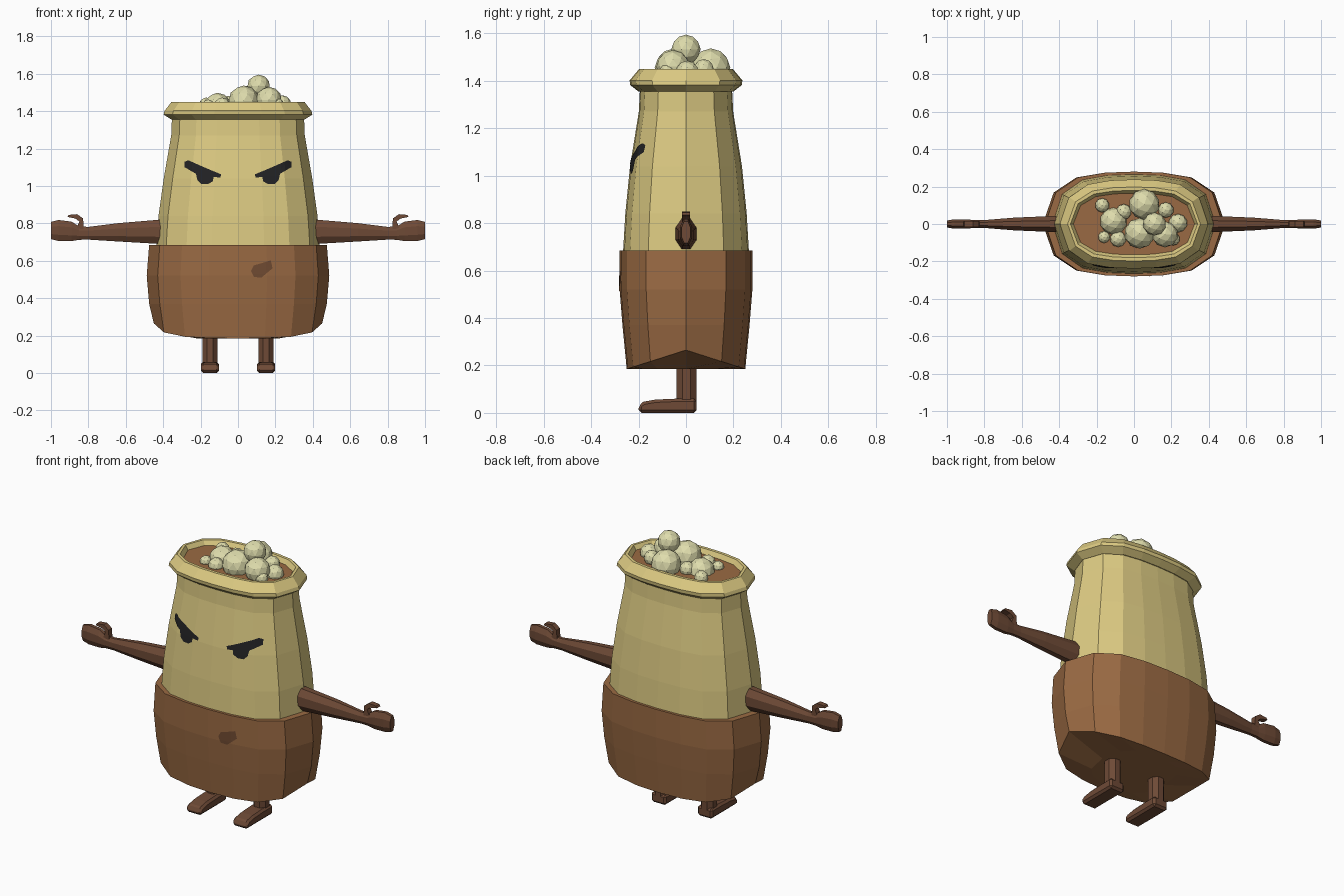
import bpy, bmesh, math
from mathutils import Vector
from mathutils.bvhtree import BVHTree

if "Cube" in bpy.data.objects:
    bpy.data.objects.remove(bpy.data.objects["Cube"])


def material(name, r, g, b):
    m = bpy.data.materials.new(name)
    lin = [((c / 255 + 0.055) / 1.055) ** 2.4 for c in (r, g, b)]
    m.diffuse_color = (*lin, 1)
    m.use_nodes = True
    m.node_tree.nodes["Principled BSDF"].inputs["Base Color"].default_value = m.diffuse_color
    return m


YELLOW = material("sack_yellow", 220, 202, 130)
BROWN = material("sack_brown", 154, 106, 67)
LIMB = material("limb_brown", 110, 74, 54)
CREAM = material("ball_cream", 222, 220, 172)
BLACK = material("face_black", 34, 34, 36)
SPOT = material("spot_brown", 112, 75, 50)


def finish(name, bm, mat, recalc=True):
    if recalc:
        bmesh.ops.recalc_face_normals(bm, faces=bm.faces)
    me = bpy.data.meshes.new(name)
    bm.to_mesh(me)
    bm.free()
    me.materials.append(mat)
    ob = bpy.data.objects.new(name, me)
    bpy.context.collection.objects.link(ob)
    return ob


def loft(name, rings, mat):
    """Skin a list of rings of points and cap both ends."""
    bm = bmesh.new()
    vs = [[bm.verts.new(p) for p in ring] for ring in rings]
    n = len(vs[0])
    for a, b in zip(vs, vs[1:]):
        for i in range(n):
            j = (i + 1) % n
            bm.faces.new((a[i], a[j], b[j], b[i]))
    bm.faces.new(vs[0][::-1])
    bm.faces.new(vs[-1])
    return finish(name, bm, mat)


def prism(name, points, offset, mat):
    """Extrude a flat polygon of 3D points along an offset."""
    return loft(name, [points, [Vector(p) + Vector(offset) for p in points]], mat)


# Sack cross-section: rounded oblong with 16 sides
QUAD = [(1, 0), (0.88, 0.6), (0.63, 0.89), (0.32, 0.98)]
SECTION = (QUAD + [(0, 1)] + [(-x, y) for x, y in QUAD[:0:-1]]
           + [(-x, -y) for x, y in QUAD] + [(0, -1)]
           + [(x, -y) for x, y in QUAD[:0:-1]])


def ring(hx, hy, z, lift=0.0):
    return [(x * hx, y * hy, z + lift * (1 - abs(y))) for x, y in SECTION]


# Lower brown part, with raised ends under the belly
lower = loft("sack_lower", [
    ring(0.22, 0.20, 0.185), ring(0.45, 0.25, 0.185, 0.08),
    ring(0.475, 0.268, 0.37), ring(0.488, 0.28, 0.52),
    ring(0.475, 0.28, 0.685), ring(0.42, 0.25, 0.685)], BROWN)

# Upper yellow part
upper = loft("sack_upper", [
    ring(0.437, 0.266, 0.67), ring(0.425, 0.256, 0.84),
    ring(0.397, 0.236, 1.04), ring(0.357, 0.199, 1.27),
    ring(0.353, 0.194, 1.37)], YELLOW)

# Rolled rim, open in the middle
rim = loft("sack_rim", [
    ring(0.34, 0.18, 1.355), ring(0.357, 0.20, 1.355),
    ring(0.398, 0.235, 1.382), ring(0.392, 0.238, 1.402),
    ring(0.355, 0.198, 1.45), ring(0.34, 0.18, 1.45),
    ring(0.322, 0.162, 1.42)], YELLOW)

# Filling seen inside the rim
loft("filling", [ring(0.32, 0.16, 1.38), ring(0.325, 0.165, 1.424)], BROWN)

# Pile of faceted balls: x, y, z, radius
BALLS = [
    (0.055, 0.105, 1.455, 0.082), (-0.11, 0.015, 1.425, 0.073),
    (0.03, -0.05, 1.455, 0.082), (0.11, 0.0, 1.533, 0.062),
    (0.165, -0.055, 1.46, 0.07), (0.235, 0.005, 1.435, 0.05),
    (-0.17, 0.10, 1.435, 0.038), (-0.055, 0.065, 1.44, 0.042),
    (0.17, 0.075, 1.45, 0.042), (-0.16, -0.07, 1.43, 0.032),
    (-0.085, -0.08, 1.43, 0.043), (0.21, -0.08, 1.435, 0.035)]
bm = bmesh.new()
for x, y, z, r in BALLS:
    new = bmesh.ops.create_icosphere(bm, subdivisions=2, radius=r)["verts"]
    bmesh.ops.translate(bm, verts=new, vec=(x, y, z))
finish("ball_pile", bm, CREAM)


def octagon(hu, hv):
    k = 1 / math.cos(math.pi / 8)
    return [(hu * k * math.cos((i + 0.5) * math.pi / 4),
             hv * k * math.sin((i + 0.5) * math.pi / 4)) for i in range(8)]


# Arm stations: x, centre z, half height, half depth
ARM = [(0.40, 0.755, 0.066, 0.044), (0.64, 0.752, 0.049, 0.034),
       (0.80, 0.747, 0.034, 0.021), (0.85, 0.748, 0.036, 0.021),
       (0.89, 0.757, 0.052, 0.024), (0.96, 0.762, 0.056, 0.025),
       (1.0, 0.762, 0.046, 0.019)]
THUMB = [(0.865, 0.77), (0.848, 0.81), (0.87, 0.826), (0.912, 0.834),
         (0.905, 0.845), (0.86, 0.849), (0.828, 0.826), (0.825, 0.765)]
# Foot side profile: y, z
FOOT = [(0.045, 0), (-0.2, 0), (-0.2, 0.032), (-0.18, 0.047),
        (-0.13, 0.056), (-0.04, 0.06), (0.045, 0.06)]

for side, s in (("left", 1), ("right", -1)):
    loft(f"arm_{side}", [[(s * x, u, z + v) for u, v in octagon(hy, hz)]
                         for x, z, hz, hy in ARM], LIMB)
    prism(f"thumb_{side}", [(s * x, -0.016, z) for x, z in THUMB],
          (0, 0.032, 0), LIMB)
    loft(f"leg_{side}", [[(s * 0.15 + u, 0.002 + v, z)
                          for u, v in octagon(0.04, 0.043)]
                         for z in (0.03, 0.23)], LIMB)
    foot = prism(f"foot_{side}", [(s * 0.15 - 0.048, y, z) for y, z in FOOT],
                 (0.096, 0, 0), LIMB)
    bev = foot.modifiers.new("bevel", "BEVEL")
    bev.width, bev.segments = 0.012, 1
    bev.limit_method, bev.angle_limit = "ANGLE", math.radians(50)


def decal(name, outline, target, mat):
    """Lay a flat outline in x, z onto the front of a target part."""
    tm = target.data
    tree = BVHTree.FromPolygons([v.co for v in tm.vertices],
                                [p.vertices for p in tm.polygons])
    bm = bmesh.new()
    bm.faces.new([bm.verts.new((x, 0, z)) for x, z in outline])
    for axis in (0, 2):
        vals = [v.co[axis] for v in bm.verts]
        normal = [0, 0, 0]
        normal[axis] = 1
        cut = min(vals) + 0.02
        while cut < max(vals):
            co = [0, 0, 0]
            co[axis] = cut
            bmesh.ops.bisect_plane(bm, geom=bm.verts[:] + bm.edges[:] + bm.faces[:],
                                   plane_co=co, plane_no=normal)
            cut += 0.02
    bmesh.ops.triangulate(bm, faces=bm.faces)
    for v in bm.verts:
        hit = tree.ray_cast(Vector((v.co.x, -2, v.co.z)), Vector((0, 1, 0)))[0]
        v.co.y = hit.y - 0.005
    bm.normal_update()
    if sum(f.normal.y for f in bm.faces) > 0:
        bmesh.ops.reverse_faces(bm, faces=bm.faces)
    return finish(name, bm, mat, recalc=False)


# Slanted brow joined to the eye below it
EYE = [(0.285, 1.10), (0.285, 1.13), (0.265, 1.137), (0.17, 1.095),
       (0.09, 1.062), (0.095, 1.045), (0.13, 1.048), (0.135, 1.025),
       (0.16, 1.01), (0.195, 1.01), (0.217, 1.03), (0.225, 1.065)]
for side, s in (("left", 1), ("right", -1)):
    decal(f"eye_{side}", [(s * x, z) for x, z in EYE], upper, BLACK)

# Dark stain on the lower part
decal("stain", [(0.085, 0.513), (0.07, 0.545), (0.085, 0.575), (0.13, 0.588),
                (0.175, 0.602), (0.185, 0.56), (0.155, 0.535), (0.125, 0.51)],
      lower, SPOT)
